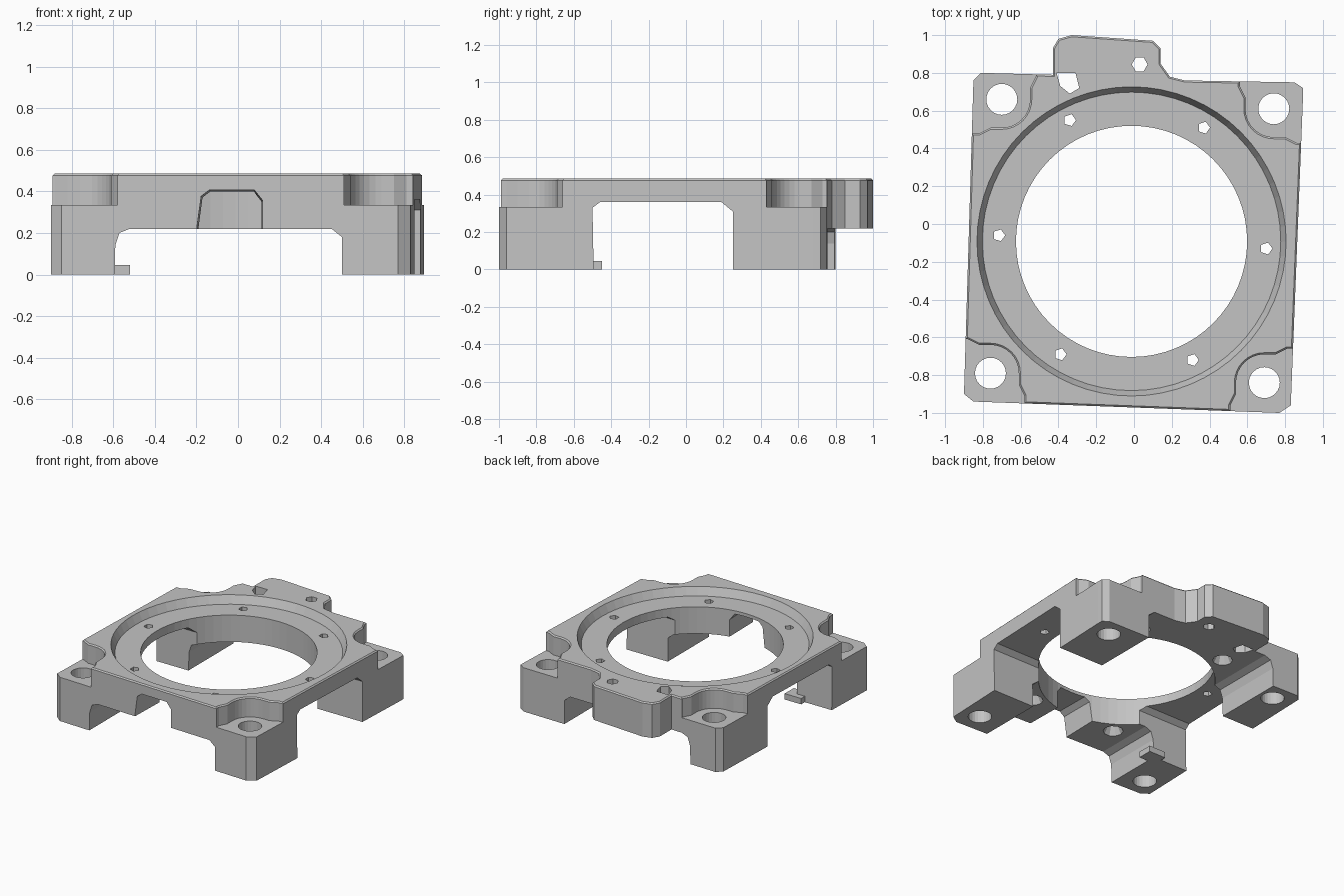
import bpy, bmesh, math

if "Cube" in bpy.data.objects:
    bpy.data.objects.remove(bpy.data.objects["Cube"], do_unlink=True)

grey = bpy.data.materials.new("plain_grey")
grey.use_nodes = True
COLOUR = (0.55, 0.55, 0.55, 1)
grey.diffuse_color = COLOUR
grey.node_tree.nodes["Principled BSDF"].inputs["Base Color"].default_value = COLOUR
TOP = .485


def loft(name, low, high):
    """Solid between two matching closed loops of 3D points."""
    bm = bmesh.new()
    a = [bm.verts.new(p) for p in low]
    b = [bm.verts.new(p) for p in high]
    bm.faces.new(a)
    bm.faces.new(b)
    n = len(a)
    for i in range(n):
        j = (i + 1) % n
        bm.faces.new((a[i], a[j], b[j], b[i]))
    bmesh.ops.recalc_face_normals(bm, faces=bm.faces)
    mesh = bpy.data.meshes.new(name)
    bm.to_mesh(mesh)
    bm.free()
    ob = bpy.data.objects.new(name, mesh)
    bpy.context.collection.objects.link(ob)
    mesh.materials.append(grey)
    return ob


def prism(name, pts, z0, z1):
    return loft(name, [(x, y, z0) for x, y in pts], [(x, y, z1) for x, y in pts])


def round_loop(x, y, r, n, z):
    return [(x + r * math.cos(math.tau * i / n), y + r * math.sin(math.tau * i / n), z)
            for i in range(n)]


def cone(name, x, y, r0, r1, z0, z1, n):
    return loft(name, round_loop(x, y, r0, n, z0), round_loop(x, y, r1, n, z1))


def cut(cutter):
    cutter.hide_render = True
    mod = body.modifiers.new("cut", 'BOOLEAN')
    mod.operation = 'DIFFERENCE'
    mod.solver = 'EXACT'
    mod.object = cutter
    bpy.context.view_layer.objects.active = body
    bpy.ops.object.modifier_apply(modifier=mod.name)
    bpy.data.objects.remove(cutter, do_unlink=True)


def chamfer_top(ob, width):
    """Small chamfer along the outer rim of the top face."""
    bm = bmesh.new()
    bm.from_mesh(ob.data)
    rim = [e for e in bm.edges if all(v.co.z > TOP - .005 for v in e.verts)
           and e.calc_face_angle(0) > 1]
    bmesh.ops.bevel(bm, geom=rim, offset=width, segments=1, affect='EDGES', clamp_overlap=True)
    bm.to_mesh(ob.data)
    bm.free()


# Frame body: slightly skewed square with a mounting tab at the back
outline = [(-.9, -.9), (-.85, -.94), (.77, -1), (.83, -.96), (.895, .68), (.895, .72),
           (.85, .75), (.27, .76), (.19, .78), (.14, .85), (.14, .93), (.1, .97),
           (-.33, 1), (-.4, .98), (-.43, .93), (-.43, .79), (-.81, .8), (-.85, .76)]
body = prism("motor_mount_frame", outline, 0, TOP)

# Arched openings between the feet, front to back and side to side
arch = [(-.6, -.2), (-.59, .14), (-.57, .2), (-.52, .22),
        (.45, .22), (.5, .18), (.5, -.2)]
cut(loft("foot_gap", [(x, -2, z) for x, z in arch], [(x, 2, z) for x, z in arch]))
side_arch = [(-.49, -.2), (-.5, .33), (-.46, .36), (.19, .36), (.25, .31), (.25, -.2)]
cut(loft("side_gap", [(-2, y, z) for y, z in side_arch], [(2, y, z) for y, z in side_arch]))

# Cable notch in the front edge, narrowing inwards
notch = [(-.2, .1), (-.2, .24), (-.18, .38), (-.14, .41), (.08, .41), (.12, .36), (.12, .1)]
cut(loft("front_notch", [(x, -1.1, z) for x, z in notch],
         [(x * .9, -.3, z - .02) for x, z in notch]))

# Corner pockets with flared mouths
corners = [(-.70, .66), (.74, .61), (.69, -.84), (-.76, -.79)]
for x, y in corners:
    sx, sy = math.copysign(1, x), math.copysign(1, y)
    r, wide, far = .15, .18, .5
    rel = [(.12, -wide), (far, -wide), (far, far), (-wide, far), (-wide, .12)]
    pts = []
    for i in range(9):
        t = math.pi / 2 * i / 8
        pts.append((x - sx * r * math.cos(t), y - sy * r * math.sin(t)))
    pts += [(x + sx * .06, y - sy * r)]
    pts += [(x + sx * u, y + sy * v) for u, v in rel]
    pts += [(x - sx * r, y + sy * .06)]
    cut(prism("corner_pocket", pts, .335, .8))

chamfer_top(body, .015)

# Bolt holes through the feet
for x, y in corners:
    cut(cone("bolt_hole", x, y, .082, .082, -.2, .8, 24))

# Central bore and the shallow seat around it
CX, CY = -.013, -.092
cut(cone("bore", CX, CY, .612, .612, -.2, .8, 64))
cut(cone("seat", CX, CY, .79, .835, .425, .52, 64))

# Small screw holes in the seat, countersunk underneath
for x, y in [(-.34, .55), (.37, .51), (-.39, -.69), (.31, -.72)]:
    cut(cone("screw_hole", x, y, .033, .033, -.2, .8, 5))
    cut(cone("countersink", x, y, .085, .02, .19, .32, 10))
for x, y in [(-.715, -.06), (.70, -.13)]:
    cut(cone("side_screw_hole", x, y, .033, .033, -.2, .8, 5))

# Tab hole and the relief opening beside the tab
cut(cone("tab_hole", .03, .845, .042, .042, -.2, .8, 6))
cut(prism("relief", [(-.41, .8), (-.39, .73), (-.34, .69), (-.29, .72), (-.31, .8)], -.2, .8))

# Small lip on the inner corner of the front foot
prism("foot_lip", [(-.66, -.56), (-.52, -.56), (-.52, -.45), (-.66, -.45)], 0, .045)
